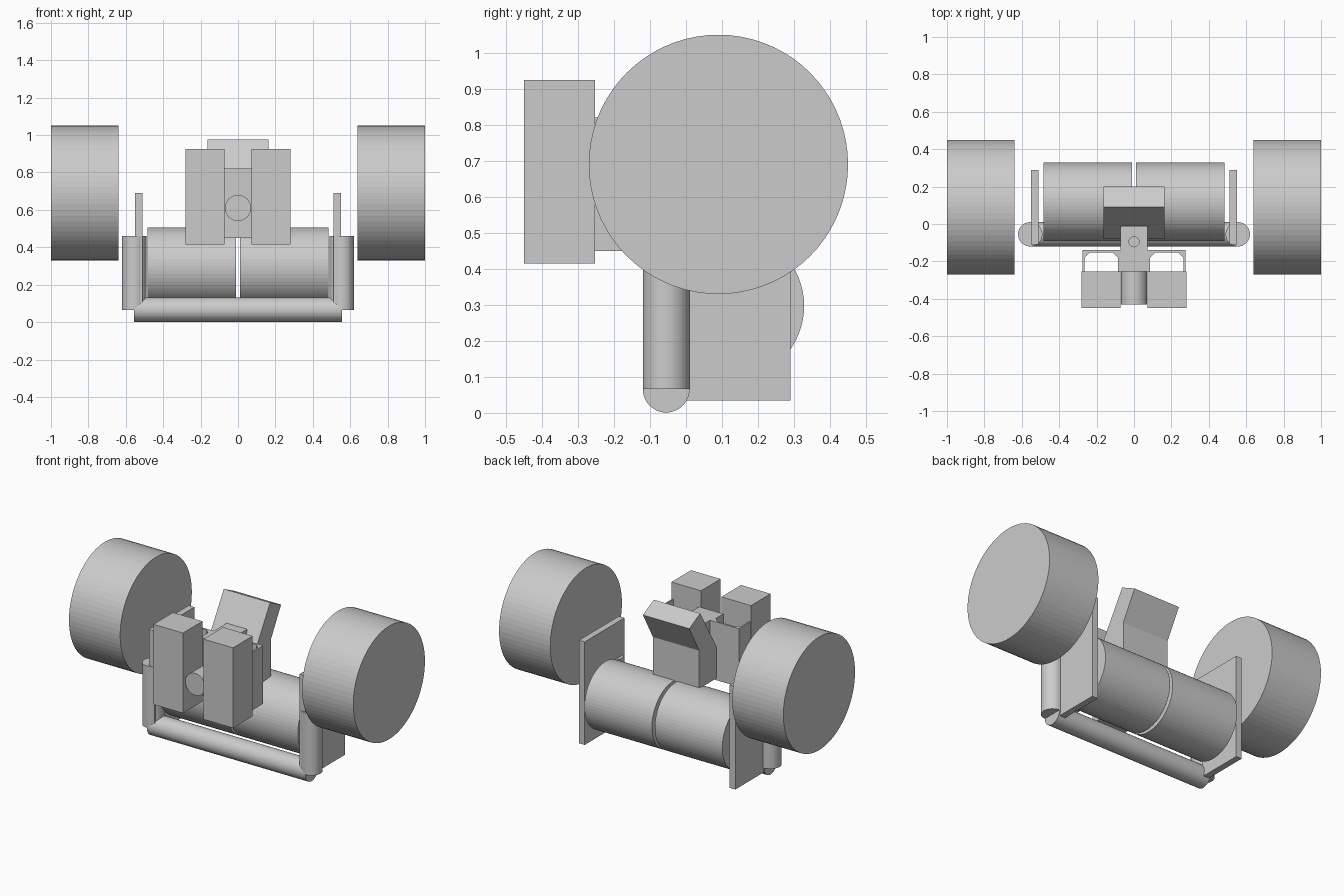
import bpy
import bmesh
from math import cos, sin, tau
from mathutils import Vector

cube = bpy.data.objects.get("Cube")
if cube:
    bpy.data.objects.remove(cube, do_unlink=True)

grey = bpy.data.materials.new("light grey")
grey.use_nodes = True
grey.diffuse_color = (0.6, 0.6, 0.6, 1)
grey.node_tree.nodes["Principled BSDF"].inputs["Base Color"].default_value = grey.diffuse_color


def prism(name, points, axis, start, end):
    """Extrude a 2D outline along x (outline y,z), y (x,z) or z (x,y)."""
    def place(a, b, t):
        return Vector({"x": (t, a, b), "y": (a, t, b), "z": (a, b, t)}[axis])

    bm = bmesh.new()
    near = bm.faces.new([bm.verts.new(place(a, b, start)) for a, b in points])
    far = bmesh.ops.extrude_face_region(bm, geom=[near])["geom"]
    shift = place(0, 0, end) - place(0, 0, start)
    bmesh.ops.translate(bm, vec=shift, verts=[v for v in far if isinstance(v, bmesh.types.BMVert)])
    bmesh.ops.recalc_face_normals(bm, faces=bm.faces)
    mesh = bpy.data.meshes.new(name)
    bm.to_mesh(mesh)
    bm.free()
    mesh.materials.append(grey)
    obj = bpy.data.objects.new(name, mesh)
    bpy.context.collection.objects.link(obj)
    return obj


def cylinder(name, centre, radius, axis, start, end, sides=64):
    ring = [(centre[0] + radius * cos(tau * i / sides),
             centre[1] + radius * sin(tau * i / sides)) for i in range(sides)]
    return prism(name, ring, axis, start, end)


def box(name, x, y, z):
    return prism(name, [(x[0], y[0]), (x[1], y[0]), (x[1], y[1]), (x[0], y[1])], "z", *z)


# Paired parts: the right side is -x, the left side +x
for side, s in (("right", -1), ("left", 1)):
    cylinder(f"{side}_wheel", (0.09, 0.69), 0.36, "x", s * 0.64, s * 1.0, 72)
    cylinder(f"{side}_barrel", (0.118, 0.297), 0.21, "x", s * 0.01, s * 0.485)
    cylinder(f"{side}_post", (s * 0.555, -0.055), 0.065, "z", 0.066, 0.46, 48)
    box(f"{side}_side_plate", (s * 0.51, s * 0.55), (-0.11, 0.29), (0.035, 0.69))
    box(f"{side}_front_block", (s * 0.072, s * 0.28), (-0.45, -0.253), (0.415, 0.925))

    # Hollow bracket behind each front block, open at top and bottom
    outline = [(0.07, -0.253), (0.07, -0.14), (0.275, -0.14), (0.275, -0.253),
               (0.265, -0.253), (0.265, -0.18), (0.235, -0.152),
               (0.115, -0.152), (0.085, -0.18), (0.085, -0.253)]
    prism(f"{side}_bracket", [(s * x, y) for x, y in outline], "z", 0.45, 0.82)

# Bottom crossbar
cylinder("crossbar", (-0.055, 0.066), 0.065, "x", -0.557, 0.557, 48)

# Centre column and the lens between the front blocks
box("bracket_core", (-0.072, 0.072), (-0.253, -0.14), (0.45, 0.82))
cylinder("lens", (0, 0.61), 0.07, "y", -0.43, -0.253, 48)

# Neck with a small drilled hole
neck = box("neck", (-0.072, 0.072), (-0.14, -0.01), (0.69, 0.82))
drill = cylinder("drill_cutter", (0, -0.095), 0.027, "z", 0.74, 0.9, 24)
drill.hide_render = True
cut = neck.modifiers.new("hole", "BOOLEAN")
cut.operation = "DIFFERENCE"
cut.object = drill
bpy.context.view_layer.objects.active = neck
bpy.ops.object.modifier_apply(modifier="hole")
bpy.data.objects.remove(drill, do_unlink=True)

# Bent housing that leans back at the top
prism("housing", [(-0.08, 0.5), (0.1, 0.5), (0.1, 0.742), (0.2, 0.92),
                  (0.09, 0.975), (-0.08, 0.69)], "x", -0.163, 0.163)
